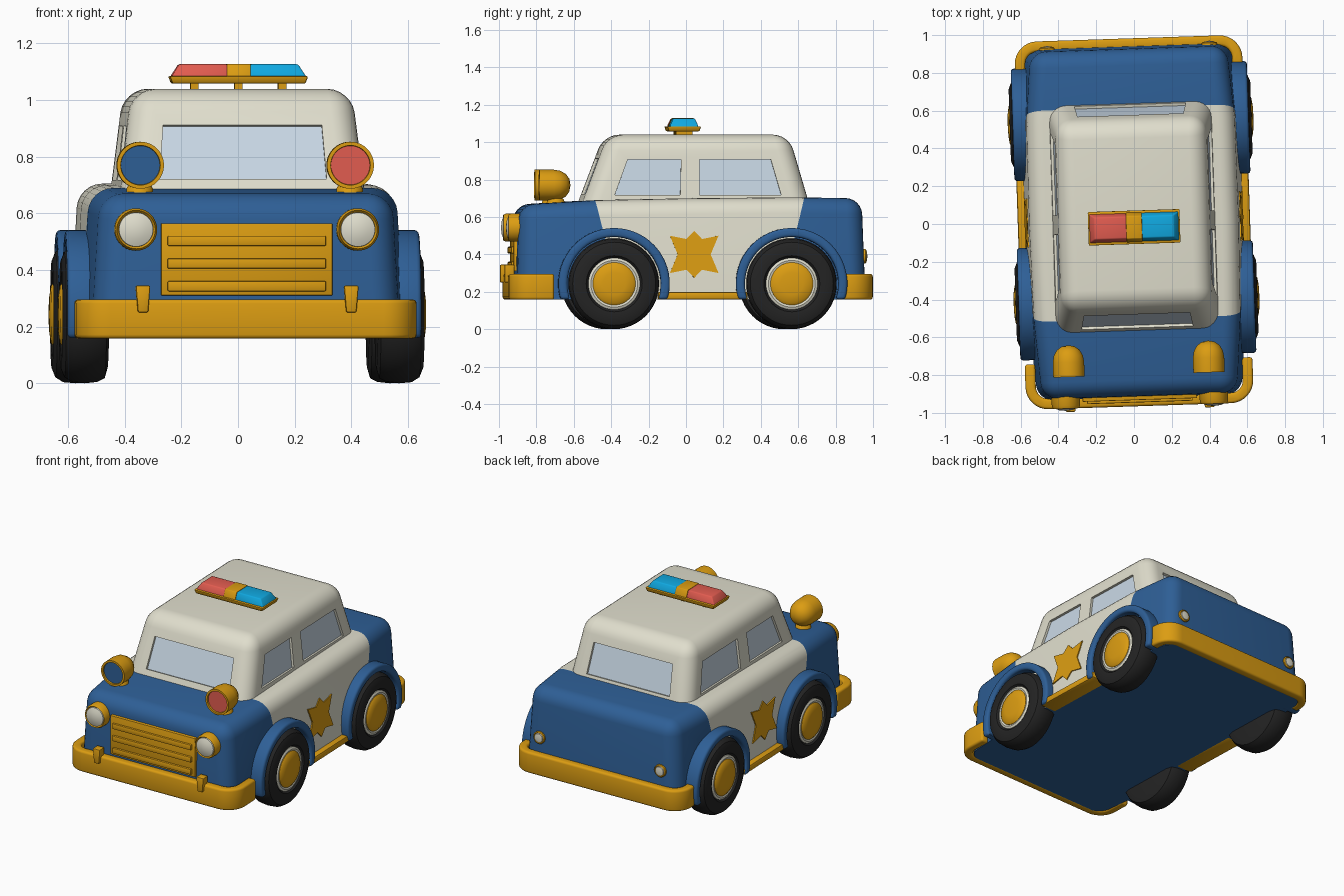
import bpy, bmesh, math
from mathutils import Vector, Matrix

if "Cube" in bpy.data.objects:
    bpy.data.objects.remove(bpy.data.objects["Cube"])

def mat(name, rgb):
    m = bpy.data.materials.new(name)
    lin = [(c / 255 / 12.92) if c < 11 else ((c / 255 + 0.055) / 1.055) ** 2.4 for c in rgb]
    m.diffuse_color = (*lin, 1)
    m.use_nodes = True
    m.node_tree.nodes["Principled BSDF"].inputs["Base Color"].default_value = m.diffuse_color
    return m

BLUE = mat("blue", (46, 95, 150))
CREAM = mat("cream", (224, 222, 205))
GOLD = mat("gold", (220, 157, 18))
BLACK = mat("tyre_black", (36, 36, 36))
RED = mat("red", (226, 92, 80))
CYAN = mat("cyan", (16, 168, 224))
GLASS = mat("glass", (200, 215, 228))

def finish(bm, name, *mats):
    bmesh.ops.recalc_face_normals(bm, faces=bm.faces)
    me = bpy.data.meshes.new(name)
    bm.to_mesh(me)
    bm.free()
    for m in mats:
        me.materials.append(m)
    ob = bpy.data.objects.new(name, me)
    bpy.context.collection.objects.link(ob)
    return ob

def bevel(bm, w, seg=3, pick=None):
    bmesh.ops.recalc_face_normals(bm, faces=bm.faces)
    pick = pick or (lambda e: e.calc_face_angle(0) > 0.6)
    bmesh.ops.bevel(bm, geom=[e for e in bm.edges if pick(e)], offset=w, segments=seg,
                    affect='EDGES', profile=0.5, clamp_overlap=True)

def prism(name, pts, vec, m, bev=0):
    bm = bmesh.new()
    f = bm.faces.new([bm.verts.new(p) for p in pts])
    r = bmesh.ops.extrude_face_region(bm, geom=[f], use_keep_orig=True)
    bmesh.ops.translate(bm, vec=vec, verts=[v for v in r["geom"] if isinstance(v, bmesh.types.BMVert)])
    if bev:
        bevel(bm, bev)
    return finish(bm, name, m)

def frustum(name, bot, top, z0, z1, m, bev=0, seg=2, pick=None):
    """bot and top are (x0, x1, y0, y1) rectangles."""
    bm = bmesh.new()
    loops = [[bm.verts.new((r[i], r[j], z)) for i, j in ((0, 2), (1, 2), (1, 3), (0, 3))]
             for r, z in ((bot, z0), (top, z1))]
    for l in loops:
        bm.faces.new(l)
    for i in range(4):
        j = (i + 1) % 4
        bm.faces.new((loops[0][i], loops[0][j], loops[1][j], loops[1][i]))
    if bev:
        bevel(bm, bev, seg, pick)
    return finish(bm, name, m)

def lathe(name, prof, origin, axis, m, n=40):
    q = Vector((0, 0, 1)).rotation_difference(Vector(axis))
    bm = bmesh.new()
    rings = [[bm.verts.new(q @ Vector((r * math.cos(a), r * math.sin(a), h)) + Vector(origin))
              for a in (2 * math.pi * i / n for i in range(n))] for r, h in prof]
    for a, b in zip(rings, rings[1:]):
        for i in range(n):
            j = (i + 1) % n
            bm.faces.new((a[i], a[j], b[j], b[i]))
    bmesh.ops.remove_doubles(bm, verts=bm.verts, dist=1e-5)
    return finish(bm, name, m)

# Body: lofted sections, rounded, then cut into blue ends and a cream middle
bm = bmesh.new()
secs = [(-0.92, -0.91, .54, .665), (-0.5, -0.5, .572, .69), (0, 0, .58, .70),
        (.55, .55, .577, .705), (.945, .925, .545, .70)]
rows = [[bm.verts.new(p) for p in ((-w, yb, .16), (w, yb, .16), (w - .03, yt, zt), (-w + .03, yt, zt))]
        for yb, yt, w, zt in secs]
bm.faces.new(rows[0])
bm.faces.new(rows[-1])
for a, b in zip(rows, rows[1:]):
    for i in range(4):
        j = (i + 1) % 4
        bm.faces.new((a[i], a[j], b[j], b[i]))
bevel(bm, .085, 6, lambda e: e.calc_face_angle(0) > 0.6 and max(v.co.z for v in e.verts) > .3)
planes = ((Vector((0, -.505, .70)), Vector((0, 1, .25))), (Vector((0, .615, .70)), Vector((0, -1, .25))))
for co, no in planes:
    bmesh.ops.bisect_plane(bm, geom=bm.verts[:] + bm.edges[:] + bm.faces[:], plane_co=co, plane_no=no)
bm.normal_update()
for f in bm.faces:
    c = f.calc_center_median()
    f.material_index = int(all((c - co).dot(no) > 0 for co, no in planes) and c.z > .17)
finish(bm, "body", BLUE, CREAM)

# Cabin
cabin = frustum("cabin", (-.44, .44, -.592, .665), (.39 * -1, .39, -.43, .54), .61, 1.04, CREAM, .085, 6,
                lambda e: max(v.co.z for v in e.verts) > .7)

# Recessed windows with glass plates
def side_x(z): return .44 - .05 * (z - .61) / .43
def front_y(z): return -.592 + .162 * (z - .61) / .43
def rear_y(z): return .665 - .125 * (z - .61) / .43
wins = {}
for nm, fy in (("windshield", front_y), ("rear_window", rear_y)):
    wins[nm] = [Vector((x, fy(z), z)) for x, z in ((-.295, .722), (.295, .722), (.28, .912), (-.28, .912))]
for s, sn in ((-1, "left"), (1, "right")):
    for nm, ys in (("front", (-.395, -.045, -.04, -.325)), ("rear", (.058, .495, .44, .06))):
        wins[f"{sn}_{nm}_window"] = [Vector((s * side_x(z), y, z)) for y, z in zip(ys, (.718, .718, .908, .908))]
for nm, pts in wins.items():
    n = (pts[1] - pts[0]).cross(pts[2] - pts[0]).normalized()
    if n.dot(pts[0] - Vector((0, 0, .75))) < 0:
        n = -n
    cut = prism("window_cutter", [p + n * .04 for p in pts], n * -.06, CREAM)
    cut.hide_render = True
    b = cabin.modifiers.new("cut", 'BOOLEAN')
    b.object, b.operation, b.solver = cut, 'DIFFERENCE', 'EXACT'
    bpy.context.view_layer.objects.active = cabin
    bpy.ops.object.modifier_apply(modifier="cut")
    bpy.data.objects.remove(cut)
    prism(nm, [p - n * .015 for p in pts], n * -.009, GLASS)

# Wheels, arches, stars, running boards on both sides
tyre = [(0, .475), (.19, .475), (.225, .485), (.238, .51), (.243, .555), (.239, .60), (.222, .627),
        (.19, .64), (.15, .636), (.137, .62), (0, .62)]
ring = [(0, .60), (.138, .60), (.138, .628), (.125, .634), (.11, .628), (0, .628)]
cap = [(0, .61), (.114, .61), (.114, .632), (.10, .643), (.06, .649), (0, .651)]
for s, sn in ((-1, "left"), (1, "right")):
    for y, nm in ((-.405, "front"), (.545, "rear")):
        for part, prof, m in (("tyre", tyre, BLACK), ("wheel_rim", ring, CREAM), ("hub_cap", cap, GOLD)):
            lathe(f"{sn}_{nm}_{part}", prof, (0, y, .243), (s, 0, 0), m, 48)
        arc = []
        for r, rev in ((.298, 1), (.25, -1)):
            a0 = math.asin(-.083 / r)
            arc += [(s * .5, y + r * math.cos(a), .243 + r * math.sin(a))
                    for a in [a0 + (math.pi - 2 * a0) * i / 32 for i in range(33)][::rev]]
        prism(f"{sn}_{nm}_wheel_arch", arc, (s * .125, 0, 0), BLUE, .015)
    star = [(0, .125), (.042, .082), (.13, .10), (.088, 0), (.13, -.10), (.042, -.082),
            (0, -.125), (-.042, -.082), (-.13, -.10), (-.088, 0), (-.13, .10), (-.042, .082)]
    prism(f"{sn}_door_star", [(s * (.573 - .0556 * v), .025 + u, .40 + v) for u, v in star], (s * -.009, 0, 0), GOLD)
    frustum(f"{sn}_running_board", *[sorted((s * .5, s * .615)) + [-.17, .31]] * 2, .158, .2, GOLD, .01)

    # Headlights, spotlights, tail lights and bumper guards
    lathe(f"{sn}_headlight_ring", [(0, 0), (.075, 0), (.075, .06), (.068, .075), (.06, .065), (0, .065)],
          (s * .392, -.89, .543), (0, -1, 0), GOLD)
    lathe(f"{sn}_headlight_lens", [(0, .05), (.063, .05), (.06, .073), (.035, .083), (0, .087)],
          (s * .392, -.89, .543), (0, -1, 0), CREAM)
    lathe(f"{sn}_spotlight", [(0, 0), (.035, .007), (.06, .025), (.077, .055), (.083, .09), (.083, .168),
                              (.070, .168), (.068, .15), (0, .15)], (s * .371, -.63, .77), (0, -1, 0), GOLD)
    lathe(f"{sn}_spotlight_lens", [(0, .148), (.069, .148), (.069, .157), (0, .157)],
          (s * .371, -.63, .77), (0, -1, 0), BLUE if s < 0 else RED)
    lathe(f"{sn}_spotlight_stem", [(0, .65), (.05, .65), (.046, .69), (.03, .71), (0, .71)],
          (s * .371, -.71, 0), (0, 0, 1), GOLD)
    lathe(f"{sn}_tail_light_ring", [(0, 0), (.04, 0), (.04, .055), (.034, .06), (.03, .055), (0, .055)],
          (s * .43, .89, .39), (0, 1, 0), GOLD)
    lathe(f"{sn}_tail_light_lens", [(0, .05), (.031, .05), (.028, .062), (0, .067)],
          (s * .43, .89, .39), (0, 1, 0), CREAM)
    gx = s * .368
    frustum(f"{sn}_bumper_guard", (gx - .018, gx + .018, -.983, -.93), (gx - .026, gx + .026, -.983, -.93),
            .25, .345, GOLD, .006)

# Bumpers: U-shaped bands with round corners
def bumper(name, d, ymax, yend, w=.603, r=.12, t=.055):
    pts = []
    for o, rev in ((0, 1), (t, -1)):
        half = [(w - o, yend)] + [(w - r + (r - o) * math.cos(a), ymax - r + (r - o) * math.sin(a))
                                  for a in [math.pi / 2 * i / 8 for i in range(9)]]
        pts += (half + [(-x, y) for x, y in half[::-1]])[::rev]
    prism(name, [(x, d * y, .158) for x, y in pts], (0, 0, .138), GOLD, .014)
bumper("front_bumper", -1, .965, .725)
bumper("rear_bumper", 1, .983, .825)

# Grille
frustum("grille", *[(-.303, .303, -.932, -.88)] * 2, .31, .565, GOLD, .004)
for i in range(3):
    z = .343 + .08 * i
    frustum(f"grille_bar_{i + 1}", *[(-.28, .28, -.945, -.92)] * 2, z - .018, z + .018, GOLD, .005)

# Roof light bar
frustum("light_bar_base", (-.235, .235, -.10, .065), (-.245, .245, -.108, .073), 1.058, 1.085, GOLD, .006)
frustum("light_bar_red", (-.238, -.04, -.095, .06), (-.21, -.04, -.075, .04), 1.083, 1.127, RED, .006)
frustum("light_bar_cyan", (.04, .238, -.095, .06), (.04, .21, -.075, .04), 1.083, 1.127, CYAN, .006)
frustum("light_bar_middle", (-.042, .042, -.097, .062), (-.042, .042, -.077, .042), 1.083, 1.128, GOLD, .003)
for i, x in enumerate((-.155, 0, .155)):
    frustum(f"light_bar_post_{i + 1}", *[(x - .014, x + .014, -.06, .03)] * 2, 1.03, 1.06, GOLD)

# Slight turn of the whole car, then smooth shading
for ob in bpy.data.objects:
    ob.data.transform(Matrix.Rotation(math.radians(1.9), 4, 'Z'))
    ob.select_set(True)
bpy.context.view_layer.objects.active = cabin
bpy.ops.object.shade_smooth_by_angle(angle=math.radians(35))
